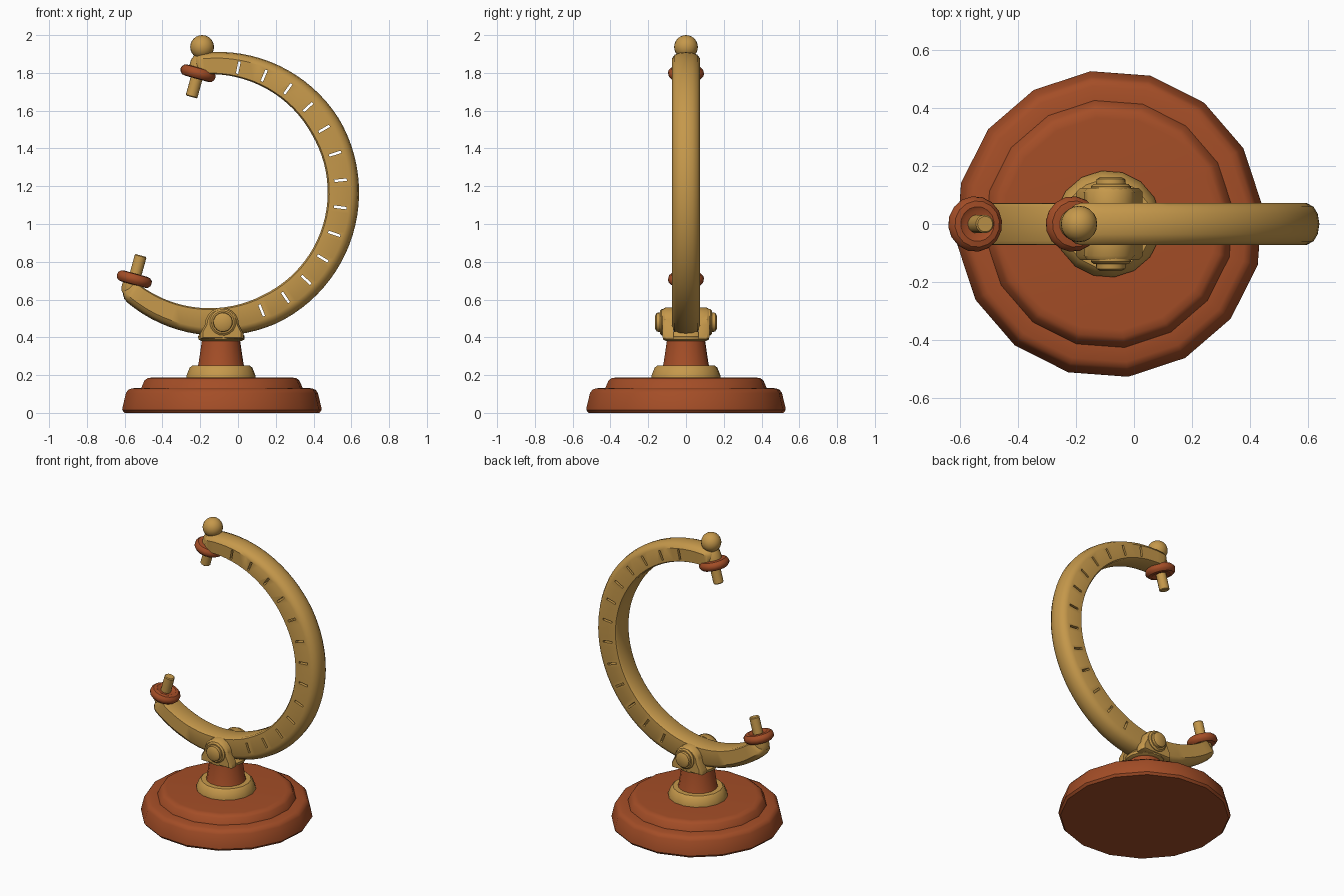
import bpy, bmesh, math
from mathutils import Vector, Matrix

if "Cube" in bpy.data.objects:
    bpy.data.objects.remove(bpy.data.objects["Cube"])


def material(name, rgb):
    m = bpy.data.materials.new(name)
    m.diffuse_color = (*rgb, 1)
    m.use_nodes = True
    m.node_tree.nodes["Principled BSDF"].inputs["Base Color"].default_value = m.diffuse_color
    return m


BRASS = material("brass", (0.56, 0.315, 0.07))
RED = material("red_wood", (0.37, 0.075, 0.02))

CX, CZ, R = -0.127, 1.167, 0.685      # arc centre and mid radius
BX = -0.085                           # base axis
A0, A1 = math.radians(-133), math.radians(99)


def finish(bm, name, mat, angle=35):
    bmesh.ops.recalc_face_normals(bm, faces=bm.faces)
    me = bpy.data.meshes.new(name)
    bm.to_mesh(me)
    bm.free()
    ob = bpy.data.objects.new(name, me)
    bpy.context.collection.objects.link(ob)
    me.materials.append(mat)
    smooth(ob, angle)
    return ob


def smooth(ob, angle=35):
    bpy.ops.object.select_all(action='DESELECT')
    ob.select_set(True)
    bpy.context.view_layer.objects.active = ob
    bpy.ops.object.shade_smooth_by_angle(angle=math.radians(angle))


def skin(bm, rings):
    """Bridge equal closed loops and cap both ends."""
    loops = [[bm.verts.new(p) for p in ring] for ring in rings]
    n = len(loops[0])
    for a, b in zip(loops, loops[1:]):
        for i in range(n):
            bm.faces.new((a[i], a[(i + 1) % n], b[(i + 1) % n], b[i]))
    bm.faces.new(loops[0])
    bm.faces.new(loops[-1])


def lathe(name, profile, mat, origin, axis=(0, 0, 1), n=16, phase=7):
    """Turn (radius, height) points about an axis."""
    q = Vector((0, 0, 1)).rotation_difference(Vector(axis).normalized())
    bm = bmesh.new()
    rings = []
    for r, h in profile:
        rings.append([Vector(origin) + q @ Vector((r * math.cos(t), r * math.sin(t), h))
                      for t in (math.radians(phase) + math.tau * i / n for i in range(n))])
    skin(bm, rings)
    return finish(bm, name, mat)


# stepped base, collar and pillar
lathe("base", [(0.52, 0), (0.532, 0.015), (0.53, 0.03), (0.512, 0.105), (0.50, 0.122),
               (0.48, 0.13), (0.43, 0.133), (0.413, 0.172), (0.395, 0.185), (0.37, 0.187)],
      RED, (BX, 0, 0))
lathe("collar", [(0.185, 0.18), (0.185, 0.195), (0.168, 0.238), (0.155, 0.25), (0.11, 0.252)],
      BRASS, (BX - 0.005, 0, 0))
lathe("pillar", [(0.126, 0.245), (0.12, 0.26), (0.1, 0.395)], RED, (BX - 0.005, 0, 0))

# bracket: foot with two round-topped cheeks
lathe("bracket_foot", [(0.105, 0.38), (0.122, 0.388), (0.125, 0.405), (0.105, 0.43)],
      BRASS, (BX - 0.003, 0, 0))
for side, tag in ((-1, "front"), (1, "back")):
    outline = [(-0.115, 0.39), (0.115, 0.39), (0.115, 0.42)]
    outline += [(0.09 * math.cos(t), 0.468 + 0.09 * math.sin(t))
                for t in (math.pi * i / 10 for i in range(11))]
    outline += [(-0.115, 0.42)]
    bm = bmesh.new()
    rings = []
    for y, s in ((0.065, 1), (0.11, 1), (0.125, 0.88)):
        rings.append([(BX + x * s, side * y, 0.47 + (z - 0.47) * s) for x, z in outline])
    skin(bm, rings)
    finish(bm, "bracket_cheek_" + tag, BRASS)
    lathe("bolt_" + tag, [(0.07, 0.1), (0.07, 0.13), (0.06, 0.138), (0.052, 0.138),
                          (0.05, 0.155), (0.035, 0.163)],
          BRASS, (-0.08, 0, 0.48), (0, side, 0))

# arc arm: domed cross-section, slimmer and rounded at its ends
SECTION = [(-1, -0.058), (-0.9, -0.07), (0.45, -0.073), (0.75, -0.06), (0.93, -0.035), (1, 0),
           (0.93, 0.035), (0.75, 0.06), (0.45, 0.073), (-0.9, 0.07), (-1, 0.058)]
CAP = 0.055 / R
angles = [A0 + CAP * k for k in (0.02, 0.1, 0.3, 0.6)]
angles += [A0 + CAP + (A1 - A0 - 2 * CAP) * i / 56 for i in range(57)]
angles += [A1 - CAP * k for k in (0.6, 0.3, 0.1, 0.02)]
bm = bmesh.new()
rings = []
for a in angles:
    d = min(a - A0, A1 - a)
    cap = math.sqrt(max(0, 1 - max(0, 1 - d / CAP) ** 2))
    half = 0.055 + 0.028 * min(1, d / 1.2)
    rings.append([(CX + (R + u * half * cap) * math.cos(a), y * cap,
                   CZ + (R + u * half * cap) * math.sin(a)) for u, y in SECTION])
skin(bm, rings)
arm = finish(bm, "arc_arm", BRASS)

# row of radial graduation slots through the arm
bm = bmesh.new()
for i in range(13):
    a = math.radians(79 - 12.25 * i)
    m = (Matrix.Translation((CX + (R - 0.012) * math.cos(a), 0, CZ + (R - 0.012) * math.sin(a)))
         @ Matrix.Rotation(-a, 4, 'Y') @ Matrix.Diagonal((0.066, 0.4, 0.013, 1)))
    bmesh.ops.create_cube(bm, size=1, matrix=m)
cutter = finish(bm, "slot_cutter", BRASS)
cutter.hide_render = True
cutter.hide_set(True)
mod = arm.modifiers.new("slots", 'BOOLEAN')
mod.operation = 'DIFFERENCE'
mod.solver = 'EXACT'
mod.object = cutter
smooth_arm = bpy.context.view_layer
smooth_arm.objects.active = arm
bpy.ops.object.modifier_apply(modifier=mod.name)
bpy.data.objects.remove(cutter)
smooth(arm)

# tilted axle at both ends: neck, rounded washer and pin
low, high = Vector((-0.549, 0, 0.708)), Vector((-0.212, 0, 1.798))
axis = Vector((0.265, 0, 0.964))
WASHER = [(0.06, -0.03), (0.08, -0.027), (0.093, -0.014), (0.096, 0), (0.093, 0.014),
          (0.08, 0.027), (0.06, 0.03), (0.045, 0.022)]
for tag, pos, ax in (("lower", low, axis), ("upper", high, -axis)):
    lathe("neck_" + tag, [(0.045, -0.085), (0.055, -0.06), (0.055, -0.02)], BRASS, pos, ax)
    lathe("washer_" + tag, WASHER, RED, pos, ax)
    lathe("pin_" + tag, [(0.032, -0.03), (0.032, 0.125), (0.027, 0.13)], BRASS, pos, ax)

# ball finial on top
bm = bmesh.new()
bmesh.ops.create_uvsphere(bm, u_segments=20, v_segments=12, radius=0.063,
                          matrix=Matrix.Translation((-0.19, 0, 1.937)))
finish(bm, "ball_finial", BRASS)
